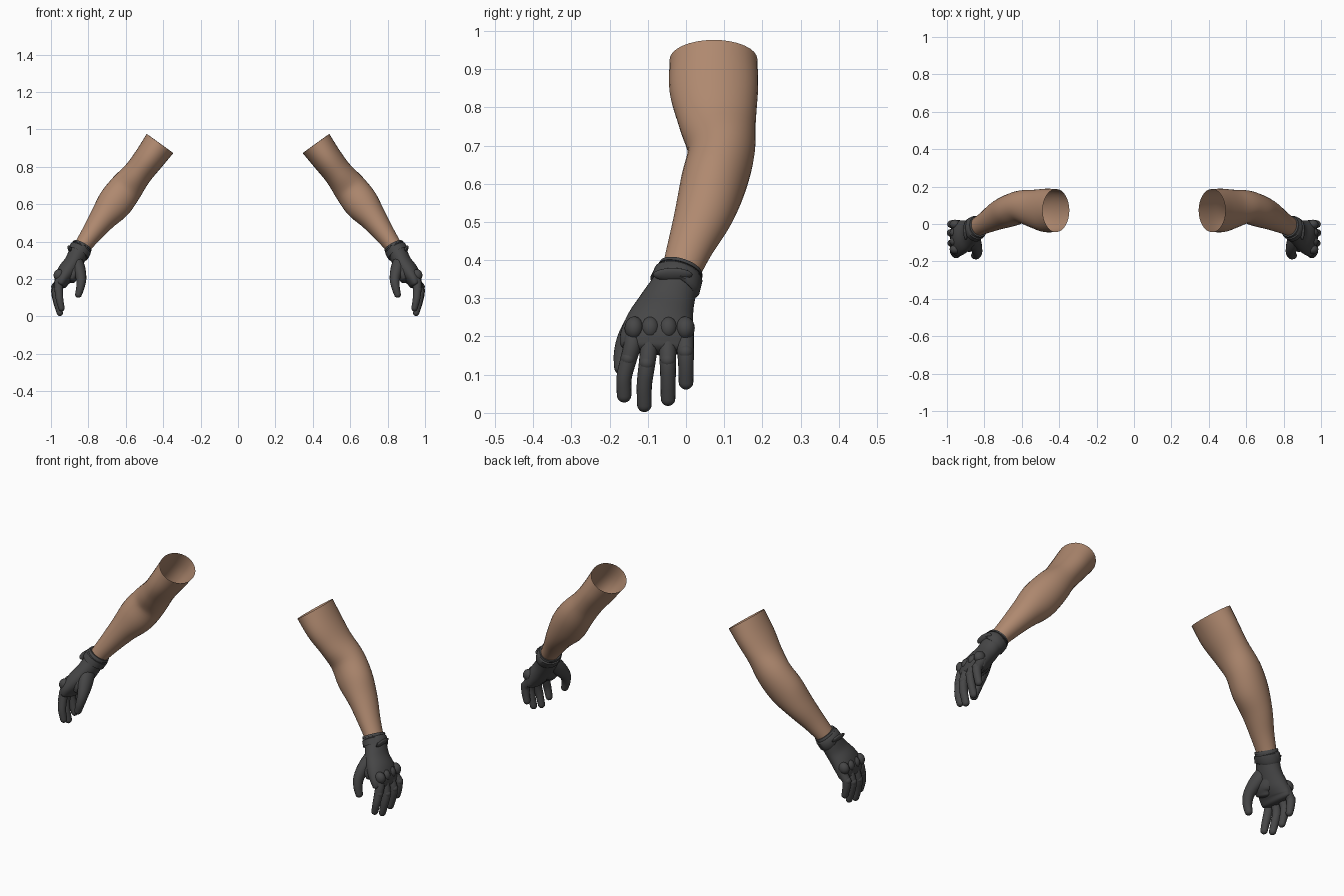
import bpy, bmesh
from math import sin, cos, pi, radians
from mathutils import Vector, Matrix

if "Cube" in bpy.data.objects:
    bpy.data.objects.remove(bpy.data.objects["Cube"])


def material(name, rgb):
    m = bpy.data.materials.new(name)
    m.use_nodes = True
    m.diffuse_color = (*rgb, 1)
    m.node_tree.nodes["Principled BSDF"].inputs["Base Color"].default_value = (*rgb, 1)
    return m


SKIN = material("skin", (0.43, 0.25, 0.16))
GLOVE = material("dark glove", (0.062, 0.062, 0.063))


def finish(name, bm, mat):
    """Turn a bmesh into a smooth object mirrored to the other side."""
    bmesh.ops.recalc_face_normals(bm, faces=bm.faces)
    mesh = bpy.data.meshes.new(name)
    bm.to_mesh(mesh)
    bm.free()
    mesh.materials.append(mat)
    mesh.shade_smooth()
    mesh.set_sharp_from_angle(angle=radians(45))
    ob = bpy.data.objects.new(name, mesh)
    bpy.context.collection.objects.link(ob)
    ob.modifiers.new("other side", 'MIRROR').use_mirror_merge = False
    return ob


def spline(stations, steps):
    """Catmull-Rom interpolation of (x, y, z, thickness, width) stations."""
    s = [Vector(p) for p in stations]
    s = [s[0] * 2 - s[1]] + s + [s[-1] * 2 - s[-2]]
    out = []
    for p0, p1, p2, p3 in zip(s, s[1:], s[2:], s[3:]):
        for k in range(steps):
            t = k / steps
            out.append(p1 + (p2 - p0) * (t / 2)
                       + (p0 * 2 - p1 * 5 + p2 * 4 - p3) * (t * t / 2)
                       + (p1 * 3 - p0 - p2 * 3 + p3) * (t ** 3 / 2))
    return out + [s[-2]]


def loft(name, stations, mat, steps=4, sides=24, dome=0.0, capped=True):
    """Skin elliptical rings along a path, with an optional rounded end."""
    rows = spline(stations, steps)
    rings = []
    for i, r in enumerate(rows):
        a, b = rows[max(i - 1, 0)], rows[min(i + 1, len(rows) - 1)]
        rings.append((r.to_3d() if len(r) == 3 else Vector(r[:3]),
                      (Vector(b[:3]) - Vector(a[:3])).normalized(), r[3], r[4]))
    c, t, a, b = rings[-1]
    if dome:
        for k in range(1, 6):
            q = k * pi / 11
            rings.append((c + t * dome * sin(q), t, a * cos(q), b * cos(q)))
    bm = bmesh.new()
    loops = []
    for c, t, a, b in rings:
        v = Vector((0, 1, 0))
        v = (v - t * v.dot(t)).normalized()
        u = v.cross(t)
        loops.append([bm.verts.new(c + u * a * cos(2 * pi * k / sides)
                                   + v * b * sin(2 * pi * k / sides))
                      for k in range(sides)])
    for p, q in zip(loops, loops[1:]):
        for k in range(sides):
            n = (k + 1) % sides
            bm.faces.new((p[k], p[n], q[n], q[k]))
    if capped:
        bm.faces.new(loops[0])
        bm.faces.new(loops[-1])
    return finish(name, bm, mat)


def pad(name, centre, size, tilt=0.0):
    """Rounded pad on the back of the glove."""
    bm = bmesh.new()
    mat = (Matrix.Translation(centre) @ Matrix.Rotation(tilt, 4, 'Y')
           @ Matrix.Diagonal((*size, 1)))
    bmesh.ops.create_uvsphere(bm, u_segments=16, v_segments=10, radius=1, matrix=mat)
    return finish(name, bm, GLOVE)


# Bare arm, an open shell from upper arm to wrist
loft("arm", [
    (.417, .072, .925, .088, .115),
    (.475, .073, .845, .081, .116),
    (.537, .082, .765, .078, .102),
    (.600, .092, .685, .090, .088),
    (.662, .072, .602, .093, .086),
    (.725, .047, .522, .072, .077),
    (.785, .013, .440, .055, .061),
    (.828, -.010, .380, .046, .052),
    (.850, -.024, .345, .044, .050)], SKIN, steps=5, sides=32, capped=False)

# Glove body from cuff to knuckles
loft("glove_palm", [
    (.834, -.015, .374, .053, .057),
    (.857, -.030, .332, .051, .061),
    (.881, -.050, .285, .050, .073),
    (.912, -.066, .240, .053, .088),
    (.938, -.075, .200, .045, .097),
    (.948, -.077, .175, .036, .096)], GLOVE, sides=32, dome=.022)

# Cuff rim and wrist strap
loft("cuff_rim", [
    (.831, -.013, .379, .054, .058),
    (.836, -.016, .370, .057, .061)], GLOVE, steps=1, sides=32)
loft("wrist_strap", [
    (.839, -.018, .365, .054, .059),
    (.841, -.019, .362, .060, .065),
    (.856, -.029, .334, .059, .068),
    (.858, -.031, .331, .053, .062)], GLOVE, steps=1, sides=32)
pad("strap_tab", (.900, -.035, .362), (.010, .052, .019), radians(28))

# Fingers: base y, tip y, tip z, middle x, tip x
FINGERS = {
    "index": (-.140, -.162, .046, .958, .944),
    "middle": (-.096, -.109, .021, .972, .953),
    "ring": (-.048, -.047, .037, .976, .958),
    "little": (-.002, .000, .080, .974, .965)}
for name, (y0, y1, z1, xm, xt) in FINGERS.items():
    zm = (.20 + z1) / 2 + .015
    ym = (y0 + y1) / 2
    loft(name + "_finger", [
        (.940, y0, .215, .024, .023),
        (.958, y0, .180, .024, .023),
        (xm, ym, zm, .022, .0215),
        ((xm + xt) / 2 + .003, y1, (zm + z1) / 2, .020, .020),
        (xt, y1, z1, .017, .019)], GLOVE, sides=16, dome=.019)
    pad(name + "_knuckle", (.957, y0 * .97, .222), (.029, .025, .031), radians(-25))
    pad(name + "_joint_pad", (xm + .004, ym, zm + .004), (.021, .020, .020))

# Thumb growing out of the palm
loft("thumb", [
    (.866, -.055, .305, .034, .040),
    (.849, -.108, .250, .034, .040),
    (.838, -.148, .200, .027, .030),
    (.843, -.165, .155, .022, .024),
    (.853, -.168, .118, .018, .020)], GLOVE, sides=16, dome=.018)
# Padded web between thumb and palm
loft("thumb_web", [
    (.885, -.060, .270, .040, .060),
    (.882, -.095, .225, .034, .055),
    (.890, -.105, .198, .024, .045)], GLOVE, dome=.015)
